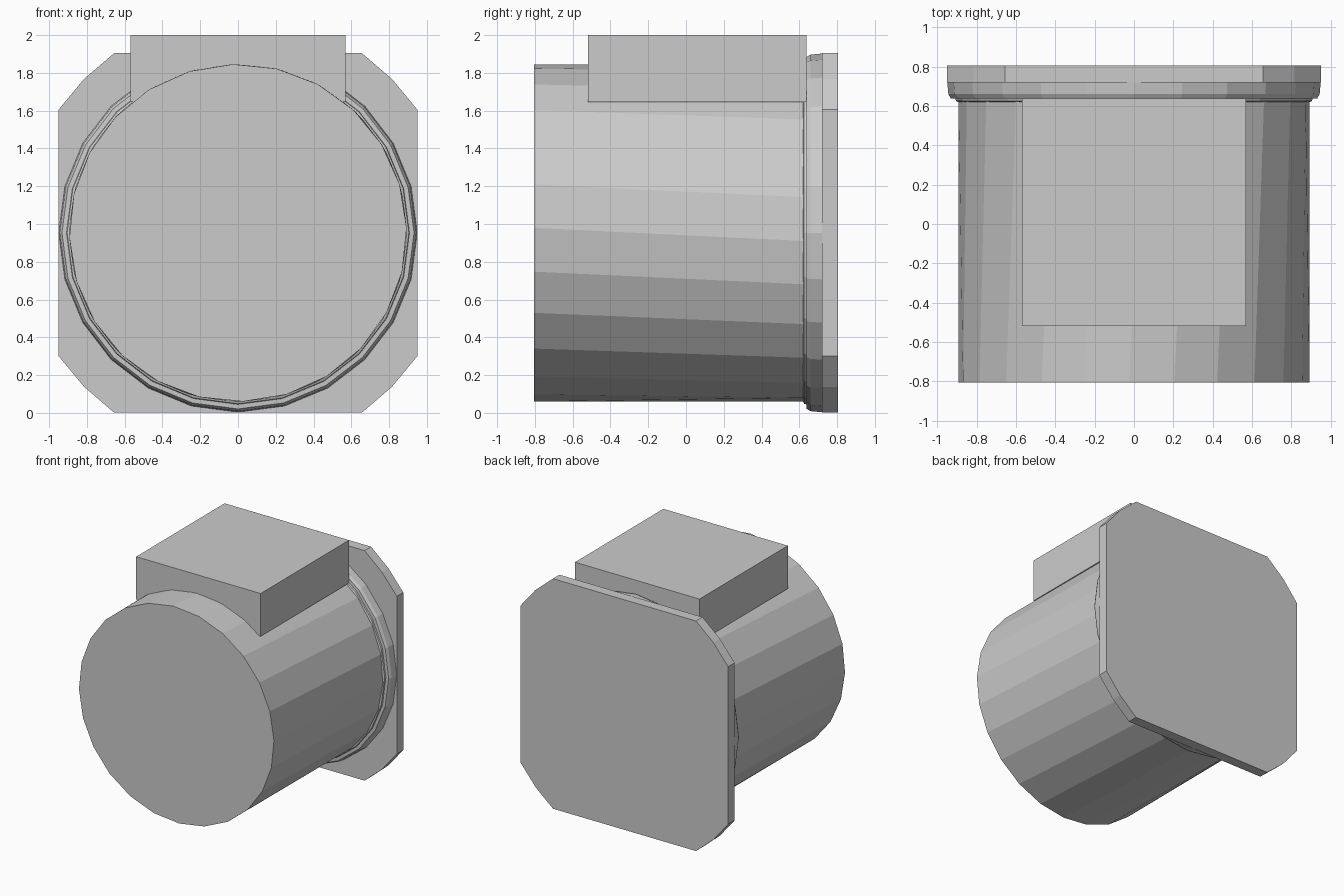
import bpy
import bmesh
from math import cos, sin, pi, radians, sqrt, atan2

if "Cube" in bpy.data.objects:
    bpy.data.objects.remove(bpy.data.objects["Cube"])

CZ = 0.953    # height of the barrel axis
SIDES = 24


def finish(name, bm):
    bmesh.ops.recalc_face_normals(bm, faces=bm.faces[:])
    mesh = bpy.data.meshes.new(name)
    bm.to_mesh(mesh)
    bm.free()
    obj = bpy.data.objects.new(name, mesh)
    bpy.context.collection.objects.link(obj)
    return obj


def loft(name, rings):
    """Skin equal-length point rings and cap both ends."""
    bm = bmesh.new()
    loops = [[bm.verts.new(p) for p in ring] for ring in rings]
    n = len(loops[0])
    for a, b in zip(loops, loops[1:]):
        for i in range(n):
            j = (i + 1) % n
            bm.faces.new((a[i], a[j], b[j], b[i]))
    bm.faces.new(loops[0])
    bm.faces.new(loops[-1])
    return finish(name, bm)


def circle(y, r, twist):
    angles = [2 * pi * i / SIDES + radians(twist) for i in range(SIDES)]
    return [(r * cos(a), y, CZ + r * sin(a)) for a in angles]


def box(name, lo, hi):
    bm = bmesh.new()
    bmesh.ops.create_cube(bm, size=1)
    for v in bm.verts:
        v.co = [l + (c + 0.5) * (h - l) for c, l, h in zip(v.co, lo, hi)]
    return finish(name, bm)


# Main barrel, slightly twisted facets
loft("barrel", [circle(-0.805, 0.893, 1.7), circle(0.64, 0.893, -2.8)])

# Collar with a rounded front lip
lip = [(0.62, 0.893), (0.625, 0.905), (0.637, 0.908), (0.639, 0.932),
       (0.66, 0.944), (0.73, 0.95)]
loft("collar", [circle(y, r, 0) for y, r in lip])

# Square mounting plate with corners turned to a larger circle
corner = [(0.95, 0.652), (0.815, 0.815), (0.655, 0.952)]
quads = [(1, 1, 1), (-1, 1, -1), (-1, -1, 1), (1, -1, -1)]
outline = [(sx * x, sz * z) for sx, sz, step in quads for x, z in corner[::step]]
loft("mounting_plate", [[(x, y, CZ + z) for x, z in outline] for y in (0.72, 0.805)])

# Terminal box on top
box("terminal_box", (-0.57, -0.518, 1.645), (0.57, 0.638, 2.0))
